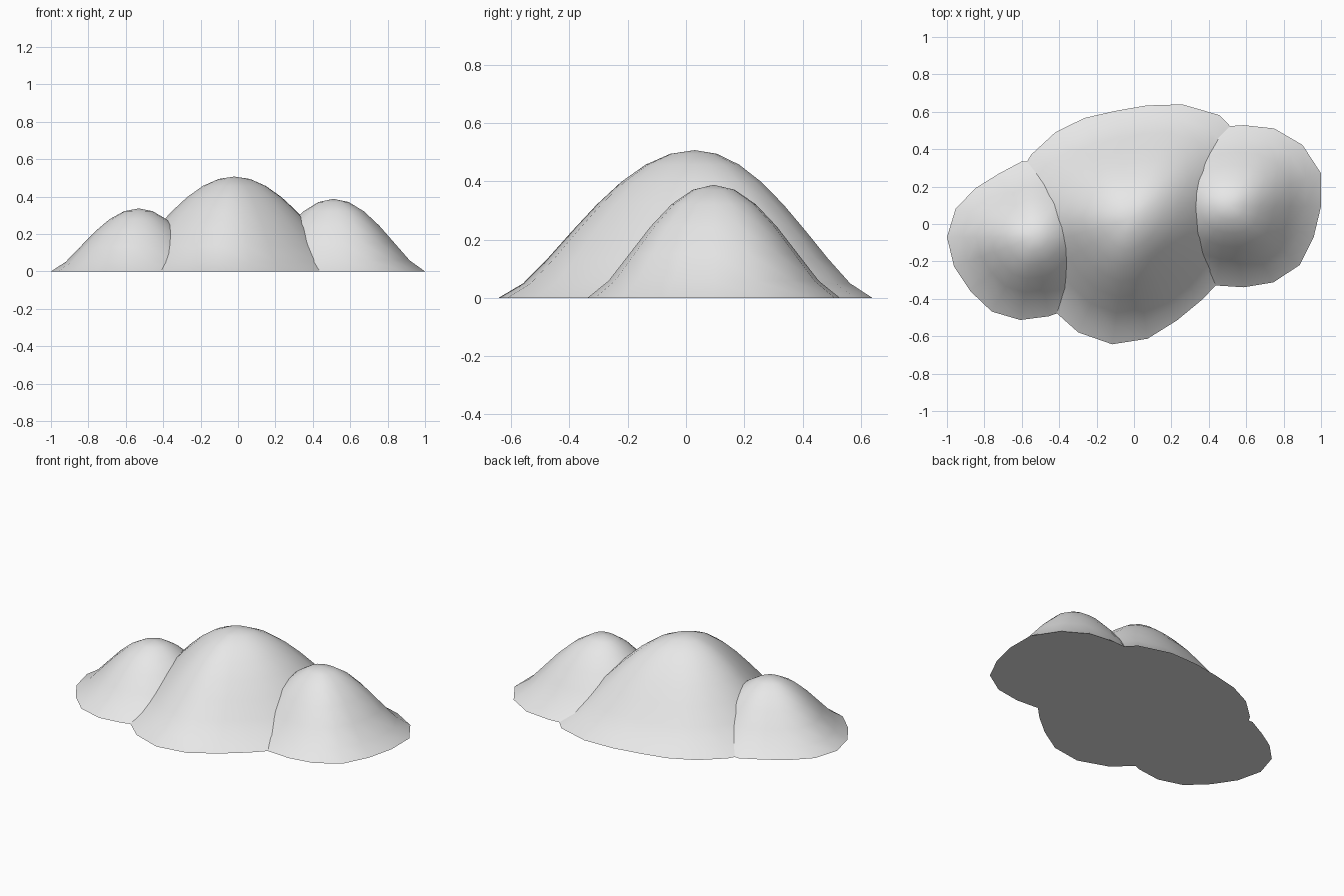
import bpy
import bmesh
from math import cos, sin, tau, radians

default_cube = bpy.data.objects.get("Cube")
if default_cube:
    bpy.data.objects.remove(default_cube, do_unlink=True)

# Single pale colour for every mound
pale_grey = bpy.data.materials.new("pale_grey")
pale_grey.use_nodes = True
colour = (0.8, 0.8, 0.8, 1)
pale_grey.diffuse_color = colour
pale_grey.node_tree.nodes["Principled BSDF"].inputs["Base Color"].default_value = colour


def mound_height(t):
    """Bell profile: rounded crown, steep flank and a flared foot."""
    return (1 - t * t) ** 1.6


def add_mound(name, peak, height, rings, radii):
    """Sweep the bell profile around the peak, out to an uneven base outline."""
    bm = bmesh.new()
    px, py = peak
    count = len(radii)
    crown = bm.verts.new((px, py, height))
    previous = None
    for ring in range(1, rings + 1):
        t = ring / rings
        current = []
        for i, radius in enumerate(radii):
            angle = tau * i / count
            current.append(bm.verts.new((px + radius * t * cos(angle),
                                         py + radius * t * sin(angle),
                                         height * mound_height(t))))
        for i in range(count):
            j = (i + 1) % count
            if previous is None:
                bm.faces.new((crown, current[i], current[j]))
            else:
                bm.faces.new((previous[i], current[i], current[j], previous[j]))
        previous = current

    # Flat underside
    bm.faces.new(list(reversed(previous)))
    bmesh.ops.recalc_face_normals(bm, faces=bm.faces[:])

    mesh = bpy.data.meshes.new(name)
    bm.to_mesh(mesh)
    bm.free()
    mesh.materials.append(pale_grey)
    mound = bpy.data.objects.new(name, mesh)
    bpy.context.collection.objects.link(mound)

    bpy.ops.object.select_all(action='DESELECT')
    mound.select_set(True)
    bpy.context.view_layer.objects.active = mound
    bpy.ops.object.shade_smooth_by_angle(angle=radians(50))
    return mound


# Base radii run counter-clockwise, starting from the model's left (+x)
add_mound("central_mound", (-.02, .03), .507, 8,
          [.66, .7, .74, .73, .67, .61, .58, .59, .61, .63, .65,
           .67, .65, .63, .64, .67, .68, .65, .6, .58, .59, .62])

add_mound("left_mound", (.51, .095), .388, 6,
          [.49, .52, .51, .48, .44, .43, .44, .46, .48,
           .48, .47, .46, .44, .43, .44, .47, .49, .48])

add_mound("right_mound", (-.53, -.07), .337, 6,
          [.44, .44, .44, .43, .41, .41, .39, .41, .45,
           .47, .46, .45, .46, .45, .43, .43, .42, .43])
